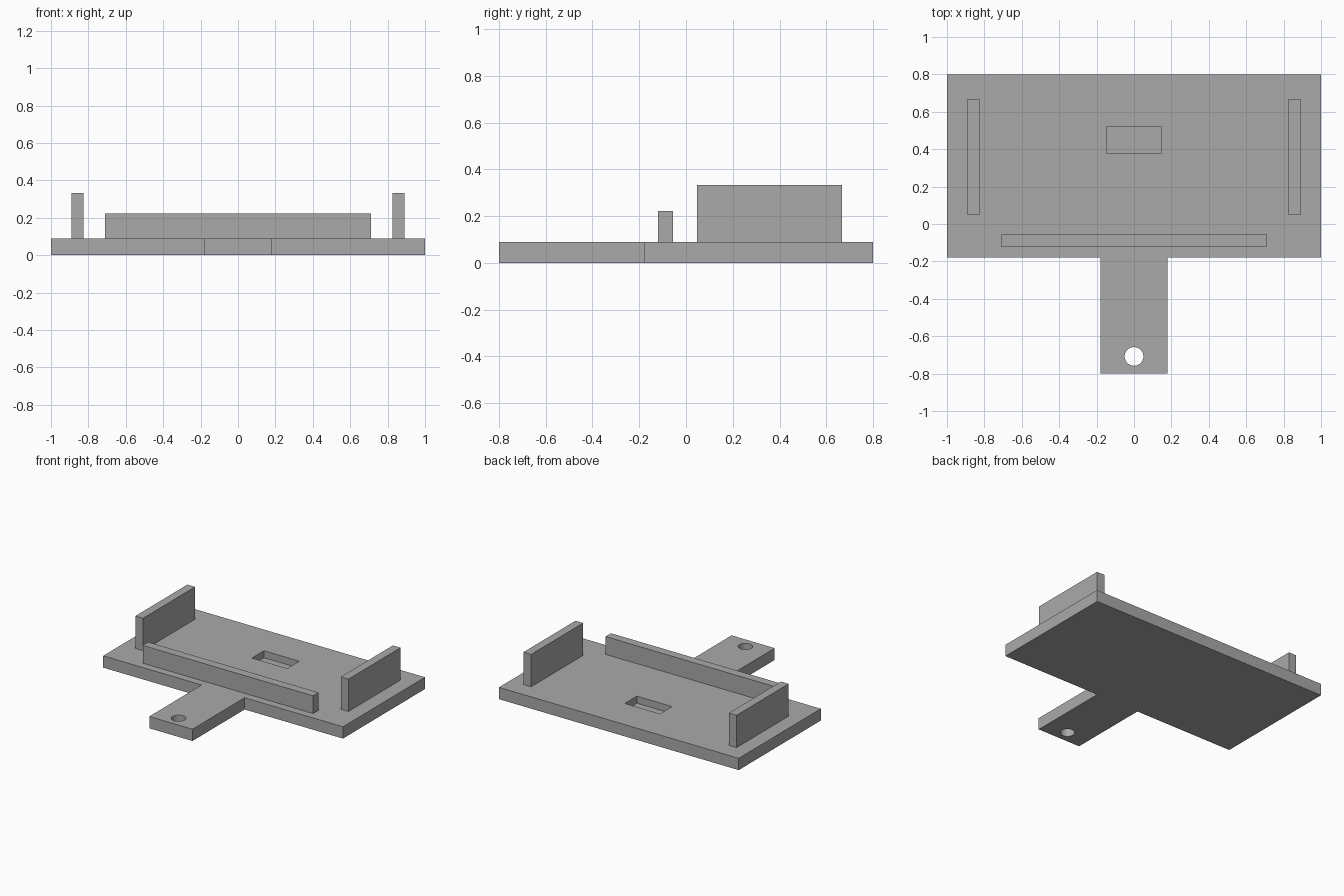
import bpy, bmesh, math

default = bpy.data.objects.get("Cube")
if default:
    bpy.data.objects.remove(default, do_unlink=True)

grey = bpy.data.materials.new("plain grey")
grey.use_nodes = True
colour = (0.40, 0.40, 0.40, 1)
grey.diffuse_color = colour
grey.node_tree.nodes["Principled BSDF"].inputs["Base Color"].default_value = colour

THICK = 0.089


def finish(name, bm):
    bmesh.ops.recalc_face_normals(bm, faces=bm.faces)
    mesh = bpy.data.meshes.new(name)
    bm.to_mesh(mesh)
    bm.free()
    mesh.materials.append(grey)
    obj = bpy.data.objects.new(name, mesh)
    bpy.context.scene.collection.objects.link(obj)
    return obj


def box(name, x, y, z):
    bm = bmesh.new()
    bmesh.ops.create_cube(bm, size=1)
    for v in bm.verts:
        v.co = [(lo + hi) / 2 + c * (hi - lo) for c, (lo, hi) in zip(v.co, (x, y, z))]
    return finish(name, bm)


def cut(target, cutter):
    mod = target.modifiers.new(cutter.name, 'BOOLEAN')
    mod.operation = 'DIFFERENCE'
    mod.solver = 'EXACT'
    mod.object = cutter
    cutter.hide_render = True
    cutter.hide_set(True)


# T-shaped base plate with its front tab
outline = [(0.18, -0.8), (0.18, -0.178), (1, -0.178), (1, 0.8)]
outline += [(-x, y) for x, y in reversed(outline)]
bm = bmesh.new()
face = bm.faces.new([bm.verts.new((x, y, 0)) for x, y in outline])
top = bmesh.ops.extrude_face_region(bm, geom=[face])["geom"]
bmesh.ops.translate(bm, vec=(0, 0, THICK),
                    verts=[g for g in top if isinstance(g, bmesh.types.BMVert)])
base = finish("base_plate", bm)

# Shallow rectangular pocket
cut(base, box("pocket_cutter", (-0.147, 0.147), (0.376, 0.52), (THICK - 0.053, 0.2)))

# Round hole through the tab
bm = bmesh.new()
bmesh.ops.create_cone(bm, cap_ends=True, segments=48, radius1=0.05, radius2=0.05, depth=0.4)
bmesh.ops.translate(bm, vec=(0, -0.708, 0), verts=bm.verts)
cut(base, finish("hole_cutter", bm))

# Bake the cuts into the plate and smooth only the hole wall
bpy.context.view_layer.objects.active = base
base.select_set(True)
for mod in list(base.modifiers):
    bpy.ops.object.modifier_apply(modifier=mod.name)
bpy.ops.object.shade_smooth_by_angle(angle=math.radians(30))
for name in ("pocket_cutter", "hole_cutter"):
    bpy.data.objects.remove(bpy.data.objects[name], do_unlink=True)

# Upright walls and the low front rail
box("left_wall", (0.825, 0.889), (0.047, 0.667), (THICK, 0.333))
box("right_wall", (-0.889, -0.825), (0.047, 0.667), (THICK, 0.333))
box("front_rail", (-0.71, 0.71), (-0.12, -0.055), (THICK, 0.223))
